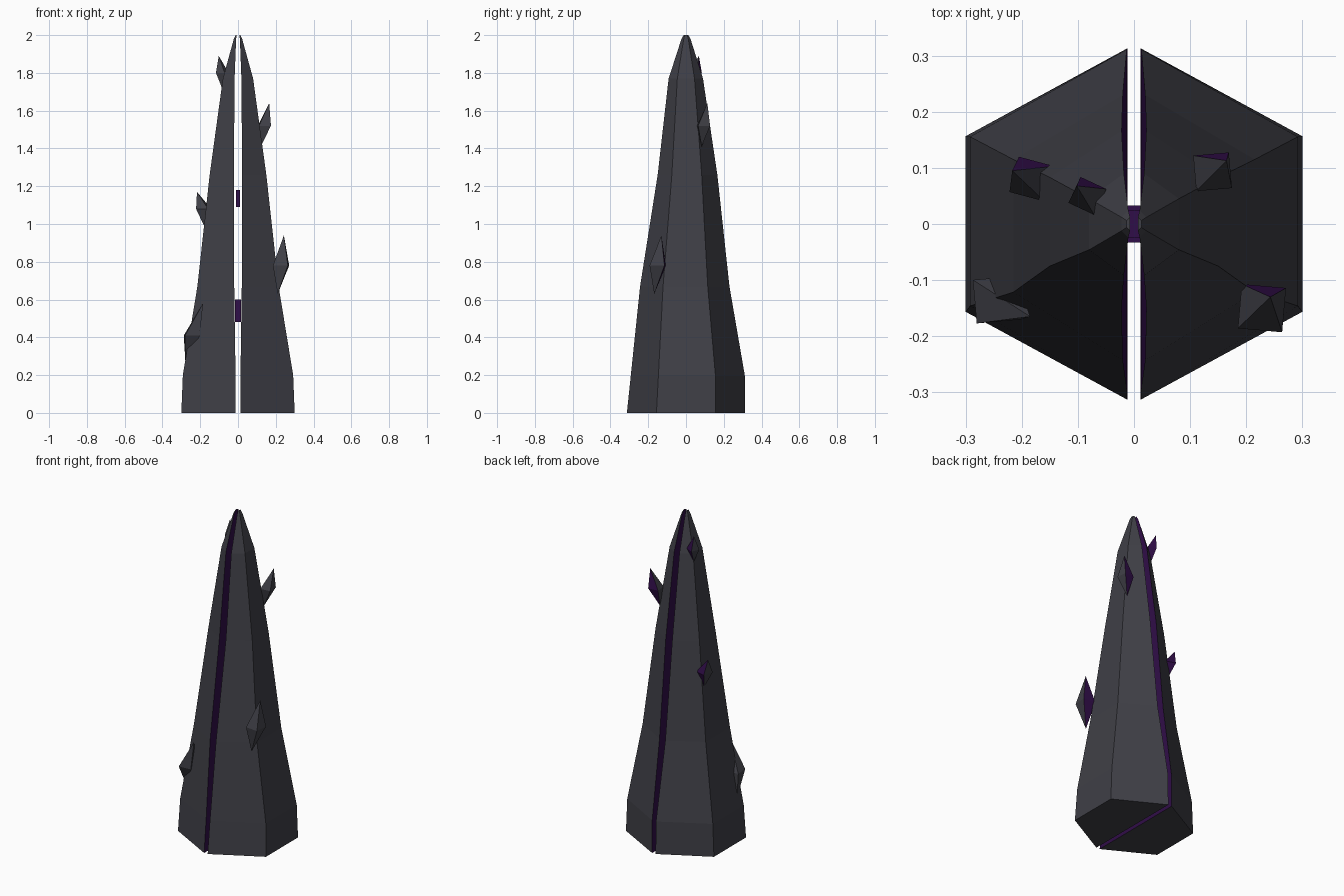
import bpy, bmesh, math
from mathutils import Vector

if "Cube" in bpy.data.objects:
    bpy.data.objects.remove(bpy.data.objects["Cube"])


def material(name, rgb):
    m = bpy.data.materials.new(name)
    m.diffuse_color = (*rgb, 1)
    m.use_nodes = True
    m.node_tree.nodes["Principled BSDF"].inputs["Base Color"].default_value = m.diffuse_color
    return m


STONE = material("dark_stone", (0.05, 0.05, 0.062))
GLOW = material("deep_purple", (0.03, 0.004, 0.065))


def finish(name, bm, is_purple):
    bmesh.ops.recalc_face_normals(bm, faces=bm.faces)
    bm.normal_update()
    for f in bm.faces:
        f.material_index = int(is_purple(f))
    me = bpy.data.meshes.new(name)
    bm.to_mesh(me)
    bm.free()
    me.materials.append(STONE)
    me.materials.append(GLOW)
    ob = bpy.data.objects.new(name, me)
    bpy.context.collection.objects.link(ob)
    return ob


# Split spire: z, half gap, outer x, front y, back y
LEVELS = [
    (0.00, 0.012, 0.300, 0.313, 0.313),
    (0.20, 0.013, 0.292, 0.292, 0.311),
    (0.67, 0.020, 0.215, 0.243, 0.230),
    (1.26, 0.022, 0.150, 0.150, 0.166),
    (1.77, 0.018, 0.080, 0.092, 0.090),
    (1.98, 0.010, 0.022, 0.024, 0.024),
    (2.00, 0.007, 0.013, 0.012, 0.012),
]


def spire_half(name, side):
    bm = bmesh.new()
    rings = []
    for z, g, x, yf, yb in LEVELS:
        pts = [(g, -yf), (x, -yf / 2), (x, yb / 2), (g, yb)]
        rings.append([bm.verts.new((side * px, py, z)) for px, py in pts])
    for a, b in zip(rings, rings[1:]):
        for i in range(4):
            j = (i + 1) % 4
            bm.faces.new((a[i], a[j], b[j], b[i]))
    bm.faces.new(rings[0])
    bm.faces.new(rings[-1])
    finish(name, bm, lambda f: f.normal.x * side < -0.9)


spire_half("spire_right", 1)
spire_half("spire_left", -1)


# Four-sided crystal shards: top tip, bottom tip, middle, radius, turn
def shard(name, top, bottom, mid, radius, turn, purple=True):
    bm = bmesh.new()
    t, b = bm.verts.new(top), bm.verts.new(bottom)
    ring = []
    for i in range(4):
        a = math.radians(turn + 90 * i)
        ring.append(bm.verts.new(Vector(mid) + radius * Vector((math.cos(a), math.sin(a), 0))))
    for i in range(4):
        j = (i + 1) % 4
        bm.faces.new((ring[i], ring[j], t))
        bm.faces.new((ring[j], ring[i], b))
    finish(name, bm, lambda f: purple and f.normal.y > 0.6)


shard("shard_top_left", (-0.102, 0.068, 1.89), (-0.085, 0.045, 1.72), (-0.083, 0.05, 1.80), 0.036, 20)
shard("shard_upper_right", (0.165, 0.113, 1.64), (0.120, 0.083, 1.41), (0.140, 0.093, 1.52), 0.045, 50)
shard("shard_middle_left", (-0.217, 0.095, 1.17), (-0.175, 0.075, 0.98), (-0.182, 0.08, 1.08), 0.046, 30)
shard("shard_lower_right", (0.243, -0.130, 0.94), (0.210, -0.168, 0.63), (0.228, -0.15, 0.78), 0.056, 40)
shard("shard_lower_left", (-0.185, -0.165, 0.58), (-0.278, -0.10, 0.26), (-0.245, -0.135, 0.41), 0.055, 50, False)


# Small purple cores floating in the gap
def core(name, z, size):
    bm = bmesh.new()
    bmesh.ops.create_cube(bm, size=1)
    bmesh.ops.scale(bm, vec=size, verts=bm.verts)
    bmesh.ops.translate(bm, vec=(0, 0, z), verts=bm.verts)
    finish(name, bm, lambda f: True)


core("lower_core", 0.54, (0.034, 0.066, 0.12))
core("upper_core", 1.135, (0.020, 0.05, 0.09))
